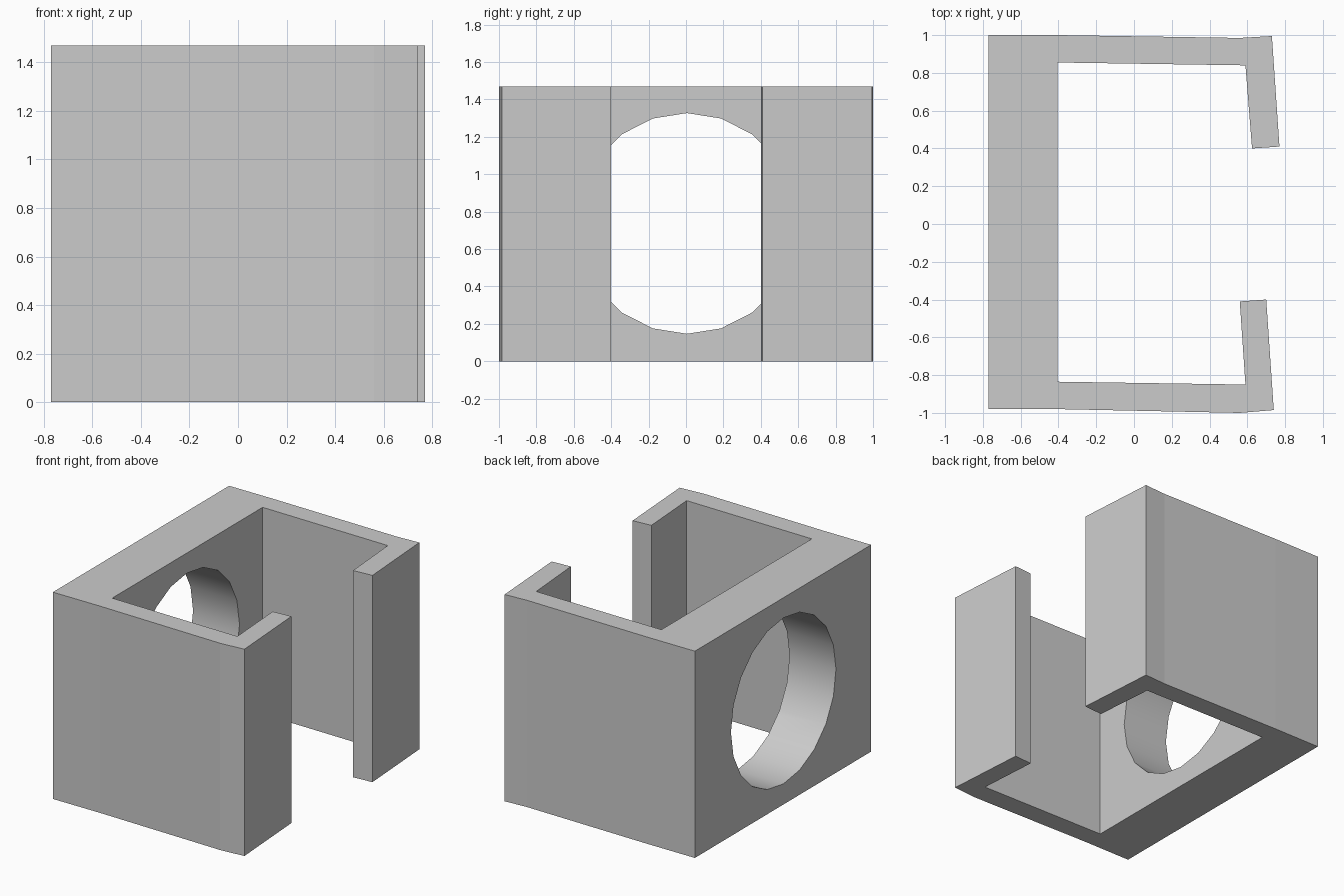
import bpy
import bmesh
import math
from mathutils import Matrix, Vector

if "Cube" in bpy.data.objects:
    bpy.data.objects.remove(bpy.data.objects["Cube"])

HEIGHT = 1.47
HOLE_CENTRE = Vector((-0.59, 0.005, 0.737))
HOLE_RADIUS = 0.59

grey = bpy.data.materials.new("plain_grey")
grey.use_nodes = True
colour = (0.6, 0.6, 0.6, 1)
grey.diffuse_color = colour
grey.node_tree.nodes["Principled BSDF"].inputs["Base Color"].default_value = colour


def make_object(name, bm):
    bmesh.ops.recalc_face_normals(bm, faces=bm.faces)
    mesh = bpy.data.meshes.new(name)
    bm.to_mesh(mesh)
    bm.free()
    mesh.materials.append(grey)
    obj = bpy.data.objects.new(name, mesh)
    bpy.context.collection.objects.link(obj)
    return obj


# Thick back wall, two thin arms and two slightly skewed lips as one outline
outline = [
    (-0.77, -0.98), (-0.40, -0.98), (0.56, -1.0), (0.74, -0.985),
    (0.70, -0.40), (0.56, -0.41), (0.59, -0.85), (-0.405, -0.835),
    (-0.405, 0.855), (0.59, 0.84), (0.625, 0.40), (0.77, 0.41),
    (0.73, 0.995), (0.56, 0.985), (-0.40, 1.0), (-0.77, 1.0),
]
bm = bmesh.new()
base = bm.faces.new([bm.verts.new((x, y, 0)) for x, y in outline])
walls = bmesh.ops.extrude_face_region(bm, geom=[base])
top = [v for v in walls["geom"] if isinstance(v, bmesh.types.BMVert)]
bmesh.ops.translate(bm, verts=top, vec=(0, 0, HEIGHT))
bracket = make_object("bracket", bm)

# Round cutter through the back wall, with one corner at the top
bm = bmesh.new()
bmesh.ops.create_cone(
    bm, cap_ends=True, segments=20, radius1=HOLE_RADIUS, radius2=HOLE_RADIUS, depth=0.6,
    matrix=Matrix.Translation(HOLE_CENTRE) @ Matrix.Rotation(math.pi / 2, 4, "Y"))
cutter = make_object("hole_cutter", bm)
cutter.hide_render = True

cut = bracket.modifiers.new("round_hole", "BOOLEAN")
cut.operation = "DIFFERENCE"
cut.solver = "EXACT"
cut.object = cutter
bpy.context.view_layer.objects.active = bracket
bracket.select_set(True)
bpy.ops.object.modifier_apply(modifier=cut.name)
bpy.data.objects.remove(cutter)

# Smooth the bore only, so the walls stay flat
for face in bracket.data.polygons:
    offset = face.center - HOLE_CENTRE
    face.use_smooth = abs(face.normal.x) < 0.1 and math.hypot(offset.y, offset.z) < HOLE_RADIUS
